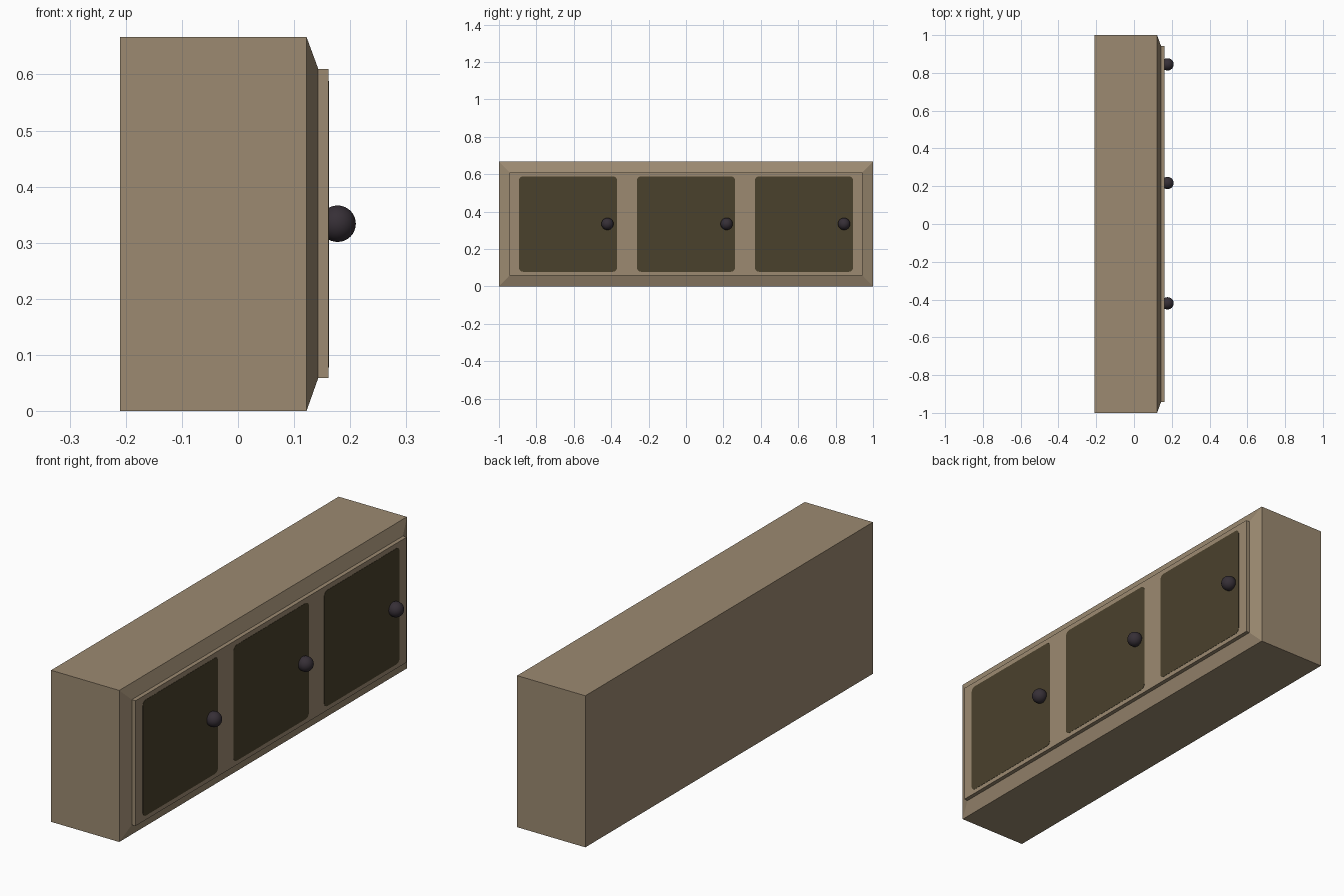
import bpy, bmesh, math

if "Cube" in bpy.data.objects:
    bpy.data.objects.remove(bpy.data.objects["Cube"])

def material(name, srgb):
    m = bpy.data.materials.new(name)
    lin = [((c / 255 + 0.055) / 1.055) ** 2.4 for c in srgb]
    m.diffuse_color = (*lin, 1)
    m.use_nodes = True
    m.node_tree.nodes["Principled BSDF"].inputs["Base Color"].default_value = m.diffuse_color
    return m

WOOD = material("light_wood", (156, 138, 113))
DOOR = material("dark_olive_door", (74, 65, 44))
KNOB = material("dark_knob", (54, 47, 54))

def finish(name, bm, mat):
    bmesh.ops.recalc_face_normals(bm, faces=bm.faces)
    me = bpy.data.meshes.new(name)
    bm.to_mesh(me)
    bm.free()
    me.materials.append(mat)
    ob = bpy.data.objects.new(name, me)
    bpy.context.collection.objects.link(ob)
    return ob

def extrude_x(bm, loop, x0, x1):
    """Prism along x from a (y, z) outline."""
    face = bm.faces.new([bm.verts.new((x0, y, z)) for y, z in loop])
    new = bmesh.ops.extrude_face_region(bm, geom=[face])["geom"]
    verts = [v for v in new if isinstance(v, bmesh.types.BMVert)]
    bmesh.ops.translate(bm, verts=verts, vec=(x1 - x0, 0, 0))
    return verts

def rect(hy, z0, z1):
    return [(-hy, z0), (hy, z0), (hy, z1), (-hy, z1)]

def rounded_rect(cy, cz, hy, hz, r, n=5):
    pts = []
    for k, (sy, sz) in enumerate([(1, 1), (-1, 1), (-1, -1), (1, -1)]):
        for i in range(n + 1):
            a = math.pi / 2 * (k + i / n)
            pts.append((cy + sy * (hy - r) + r * math.cos(a),
                        cz + sz * (hz - r) + r * math.sin(a)))
    return pts

# cabinet body: box whose front tapers in, then a raised front panel
bm = bmesh.new()
extrude_x(bm, rect(1.0, 0, 0.667), -0.21, 0.122)
front = max(bm.faces, key=lambda f: f.calc_center_median().x)
for x, hy, z0, z1 in ((0.143, 0.943, 0.059, 0.61), (0.161, 0.943, 0.059, 0.61)):
    front = bmesh.ops.extrude_discrete_faces(bm, faces=[front])["faces"][0]
    for v in front.verts:
        v.co = (x, math.copysign(hy, v.co.y),
                z1 if v.co.z > 0.33 else z0)
finish("cabinet_body", bm, WOOD)

# three thin doors, each with a round knob
for i, (cy, ky) in enumerate([(-0.631, -0.42), (0, 0.217), (0.631, 0.845)]):
    bm = bmesh.new()
    extrude_x(bm, rounded_rect(cy, 0.333, 0.262, 0.255, 0.022), 0.158, 0.162)
    finish(f"door_{i + 1}", bm, DOOR)

    bm = bmesh.new()
    bmesh.ops.create_uvsphere(bm, u_segments=32, v_segments=16, radius=0.0325)
    bmesh.ops.translate(bm, verts=bm.verts, vec=(0.1775, ky, 0.334))
    for f in bm.faces:
        f.smooth = True
    finish(f"knob_{i + 1}", bm, KNOB)
